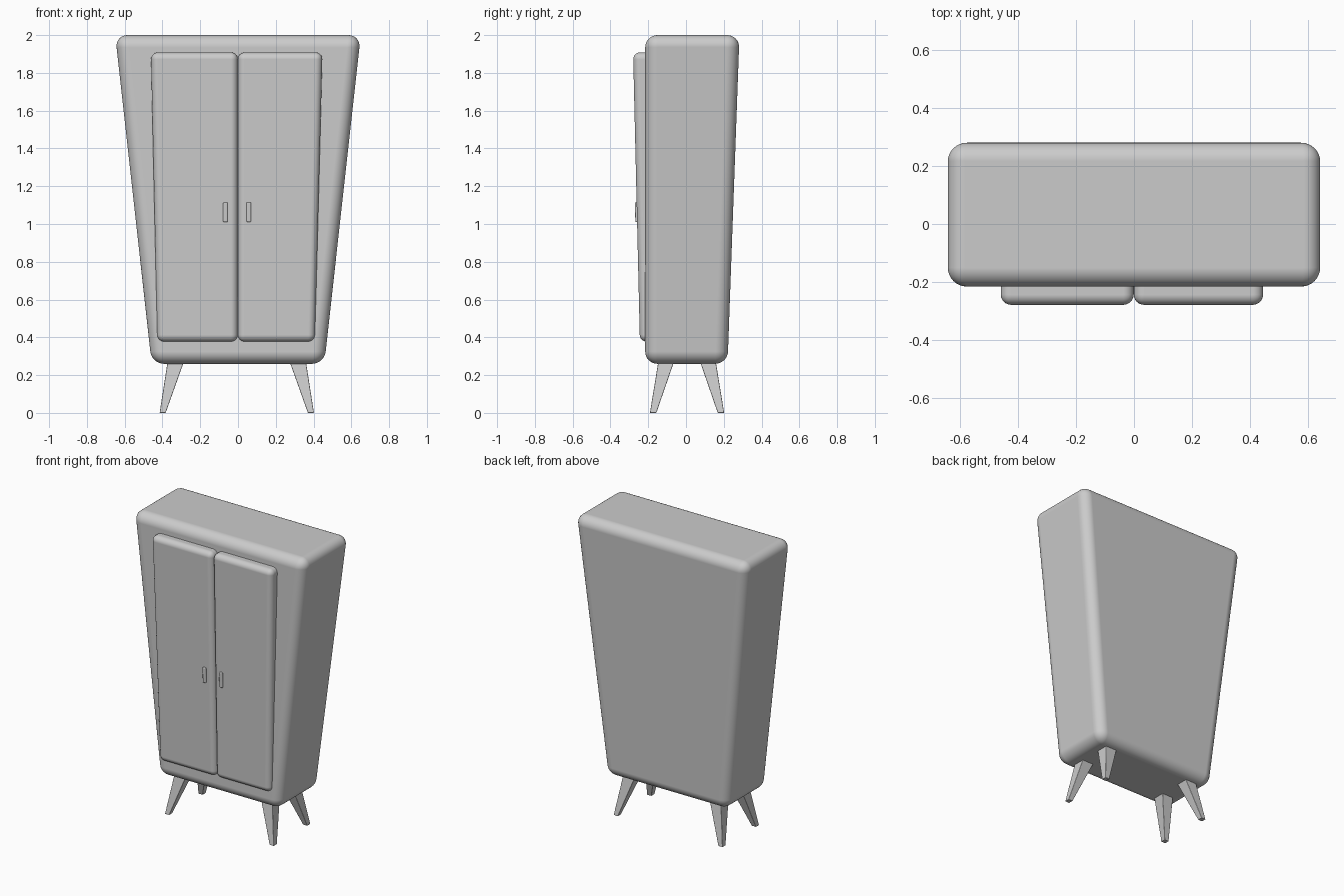
import bpy, bmesh

if "Cube" in bpy.data.objects:
    bpy.data.objects.remove(bpy.data.objects["Cube"])


def loft(name, bottom, top, bevel=0.0, segments=6):
    """Tapered box between two rectangles (x0, x1, y0, y1, z), edges optionally rounded."""
    bm = bmesh.new()
    rings = []
    for x0, x1, y0, y1, z in (bottom, top):
        rings.append([bm.verts.new((x, y, z)) for x, y in
                      ((x0, y0), (x1, y0), (x1, y1), (x0, y1))])
    low, high = rings
    bm.faces.new(low[::-1])
    bm.faces.new(high)
    for i in range(4):
        j = (i + 1) % 4
        bm.faces.new((low[i], low[j], high[j], high[i]))
    mesh = bpy.data.meshes.new(name)
    bm.to_mesh(mesh)
    bm.free()
    ob = bpy.data.objects.new(name, mesh)
    bpy.context.collection.objects.link(ob)
    if bevel:
        mod = ob.modifiers.new("rounding", 'BEVEL')
        mod.width = bevel
        mod.segments = segments
        mod.limit_method = 'NONE'
        mod.harden_normals = True
        for p in mesh.polygons:
            p.use_smooth = True
    return ob


# Cabinet body: wider and deeper at the top, vertical front
loft("cabinet_body",
     (-0.457, 0.457, -0.216, 0.22, 0.26),
     (0.65 * -1, 0.65, -0.216, 0.283, 2.0), bevel=0.065, segments=8)

# Doors: front leans outward toward the top
loft("left_door",
     (-0.427, -0.001, -0.244, -0.15, 0.377),
     (-0.461, -0.001, -0.280, -0.15, 1.908), bevel=0.036)
loft("right_door",
     (-0.001, 0.407, -0.244, -0.15, 0.377),
     (-0.001, 0.447, -0.280, -0.15, 1.908), bevel=0.036)

# Handles
for name, x in (("left_handle", -0.067), ("right_handle", 0.057)):
    loft(name,
         (x - 0.012, x + 0.012, -0.268, -0.245, 1.01),
         (x + -0.012, x + 0.012, -0.271, -0.245, 1.115), bevel=0.006, segments=3)

# Splayed, tapered square legs
legs = {
    "front_left_leg": (-0.415, -0.383, -0.191, -0.157, -0.372, -0.285, -0.146, -0.062),
    "front_right_leg": (0.370, 0.402, -0.191, -0.157, 0.272, 0.359, -0.146, -0.062),
    "back_left_leg": (-0.415, -0.383, 0.168, 0.202, -0.372, -0.285, 0.073, 0.157),
    "back_right_leg": (0.370, 0.402, 0.168, 0.202, 0.272, 0.359, 0.073, 0.157),
}
for name, v in legs.items():
    loft(name, (*v[:4], 0.0), (*v[4:], 0.275), bevel=0.003, segments=2)
